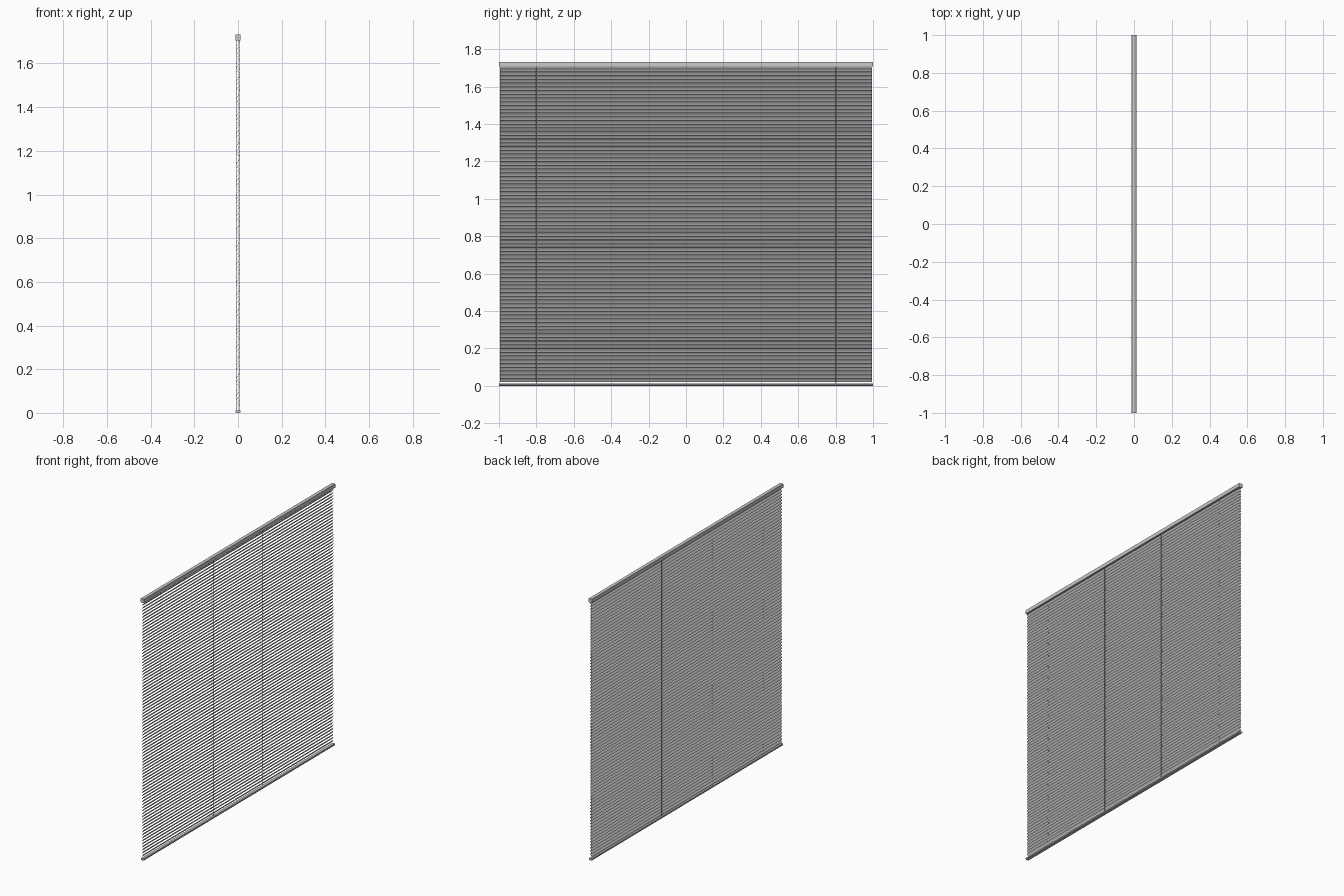
import bpy, bmesh
from math import radians, sin, cos, pi

if "Cube" in bpy.data.objects:
    bpy.data.objects.remove(bpy.data.objects["Cube"])

PITCH, COUNT, Z0 = 0.02, 84, 0.031
TILT, CHORD, CROWN = radians(56), 0.024, 0.0014
CORD_Y = (-0.8, -0.265, 0.265, 0.8)


def extrude_y(bm, prof, y0, y1, closed=True, caps=True):
    """Sweep an x-z profile along y."""
    a = [bm.verts.new((x, y0, z)) for x, z in prof]
    b = [bm.verts.new((x, y1, z)) for x, z in prof]
    n = len(prof)
    for i in range(n if closed else n - 1):
        j = (i + 1) % n
        bm.faces.new((a[i], a[j], b[j], b[i]))
    if closed and caps:
        bm.faces.new(a[::-1])
        bm.faces.new(b)


def finish(bm, name, smooth=False):
    bmesh.ops.recalc_face_normals(bm, faces=bm.faces)
    for f in bm.faces:
        f.smooth = smooth
    me = bpy.data.meshes.new(name)
    bm.to_mesh(me)
    bm.free()
    ob = bpy.data.objects.new(name, me)
    bpy.context.collection.objects.link(ob)
    return ob


def rect(hw, z0, z1, c):
    """Box profile with chamfered corners."""
    return [(-hw + c, z0), (hw - c, z0), (hw, z0 + c), (hw, z1 - c),
            (hw - c, z1), (-hw + c, z1), (-hw, z1 - c), (-hw, z0 + c)]


def rail(name, hw, z0, z1, c):
    bm = bmesh.new()
    extrude_y(bm, rect(hw, z0, z1, c), -0.996, 0.996)
    finish(bm, name)
    # end caps
    bm = bmesh.new()
    for s in (-1, 1):
        extrude_y(bm, rect(hw, z0, z1, c), s * 0.996, s * 1.0)
    finish(bm, name + "_end_caps")


rail("head_rail", 0.0125, 1.706, 1.732, 0.0015)
rail("bottom_rail", 0.0115, 0.0, 0.013, 0.003)

# crowned slat section, low edge at -x and high edge at +x
section = []
for i in range(5):
    t = i / 2 - 1
    u, v = t * CHORD / 2, CROWN * (1 - t * t)
    section.append((u * cos(TILT) - v * sin(TILT), u * sin(TILT) + v * cos(TILT)))
thin = 0.0005
section += [(x + thin * sin(TILT), z - thin * cos(TILT)) for x, z in reversed(section)]

bm = bmesh.new()
for k in range(COUNT):
    z = Z0 + k * PITCH
    extrude_y(bm, [(x, z + dz) for x, dz in section], -0.995, 0.995)
slats = finish(bm, "slats")

# ladder cords in front of and behind the slats, with a rung under each slat
bm = bmesh.new()
for y in CORD_Y:
    for x in (-0.0078, 0.0078):
        r = 0.0009
        ring = [(x + r * cos(a * pi / 3), y + r * sin(a * pi / 3)) for a in range(6)]
        lo = [bm.verts.new((p, q, 0.012)) for p, q in ring]
        hi = [bm.verts.new((p, q, 1.708)) for p, q in ring]
        for i in range(6):
            j = (i + 1) % 6
            bm.faces.new((lo[i], lo[j], hi[j], hi[i]))
    for k in range(COUNT):
        z = Z0 + k * PITCH
        ex, ez = 0.0078, 0.0078 * sin(TILT) / cos(TILT)
        rung = [(-ex, z - ez - 0.001), (ex, z + ez - 0.001),
                (ex, z + ez - 0.002), (-ex, z - ez - 0.002)]
        extrude_y(bm, rung, y - 0.0008, y + 0.0008)
finish(bm, "ladder_cords")
